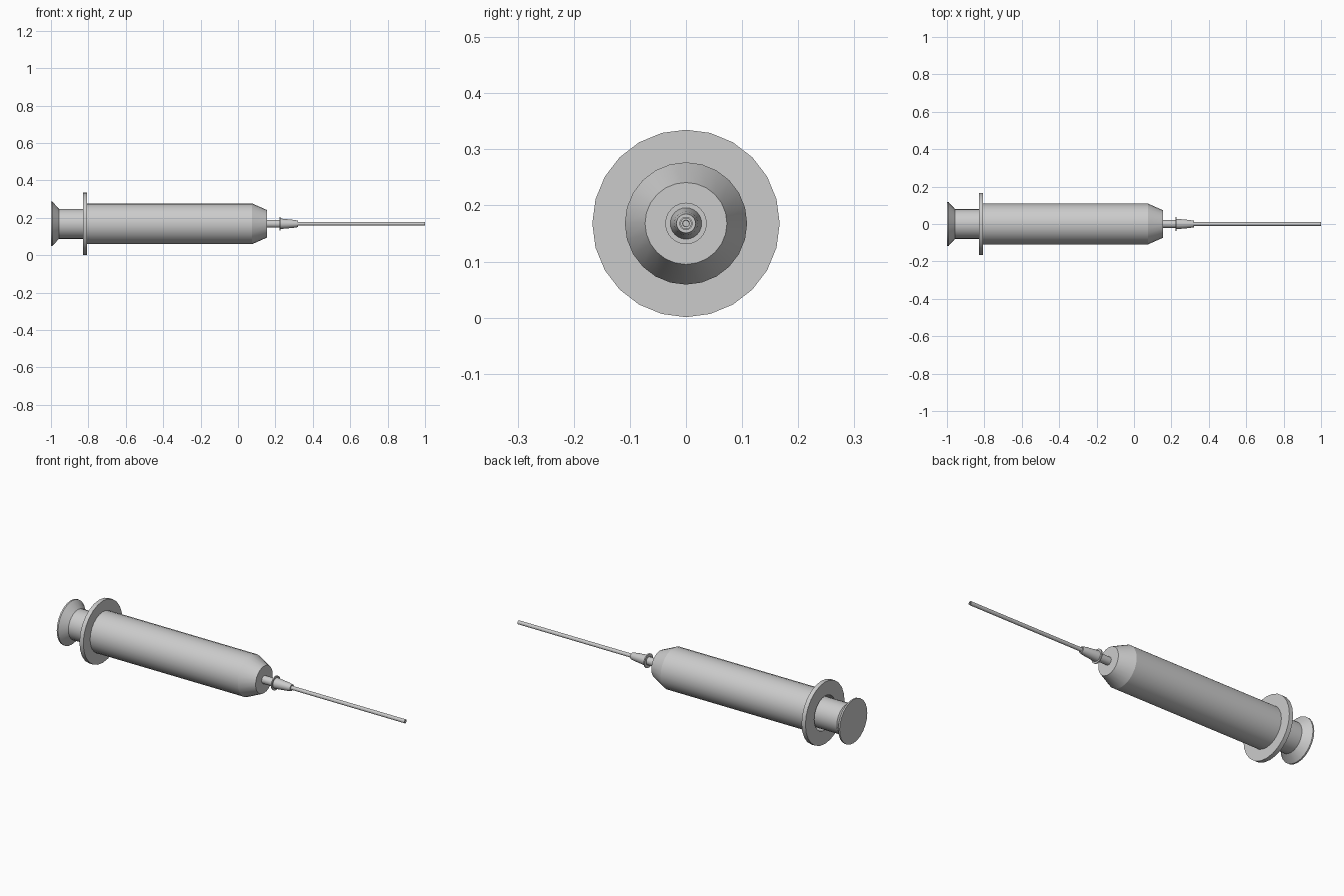
import bpy, bmesh, math

if "Cube" in bpy.data.objects:
    bpy.data.objects.remove(bpy.data.objects["Cube"])

CZ = 0.168  # height of the long axis


def lathe(name, profile, sides=24, loop=False):
    """Spin an (x, radius) profile around the long axis; loop=True closes a hollow wall."""
    bm = bmesh.new()
    rings = []
    for x, r in profile:
        if r == 0:
            rings.append([bm.verts.new((x, 0, CZ))] * sides)
        else:
            rings.append([bm.verts.new((x, r * math.sin(2 * math.pi * i / sides),
                                        CZ + r * math.cos(2 * math.pi * i / sides)))
                          for i in range(sides)])
    pairs = list(zip(rings, rings[1:]))
    if loop:
        pairs.append((rings[-1], rings[0]))
    for a, b in pairs:
        for i in range(sides):
            j = (i + 1) % sides
            vs = list(dict.fromkeys((a[i], a[j], b[j], b[i])))
            if len(vs) > 2:  # nothing to build between two points on the axis
                bm.faces.new(vs)
    bmesh.ops.recalc_face_normals(bm, faces=bm.faces)
    me = bpy.data.meshes.new(name)
    bm.to_mesh(me)
    bm.free()
    ob = bpy.data.objects.new(name, me)
    bpy.context.collection.objects.link(ob)
    bpy.ops.object.select_all(action='DESELECT')
    ob.select_set(True)
    bpy.context.view_layer.objects.active = ob
    bpy.ops.object.shade_smooth_by_angle(angle=math.radians(20))
    return ob


# barrel with finger flange, tapered shoulder, nozzle and hollow bore
lathe("barrel", [(-0.83, 0.092), (-0.83, 0.167), (-0.807, 0.167), (-0.807, 0.109),
                 (0.075, 0.109), (0.156, 0.073), (0.156, 0.021), (0.24, 0.021),
                 (0.24, 0), (0.13, 0), (0.13, 0.06), (0.07, 0.092)], loop=True)

# plunger: thumb rest, rod and piston head
lathe("plunger", [(-1.0, 0), (-1.0, 0.118), (-0.992, 0.118), (-0.957, 0.08),
                  (-0.76, 0.08), (-0.74, 0.09), (-0.70, 0.09), (-0.70, 0)])

# needle hub: thin collar and open tapered sleeve
lathe("needle_hub", [(0.222, 0.022), (0.222, 0.037), (0.228, 0.037), (0.228, 0.028),
                     (0.30, 0.021), (0.322, 0.017), (0.322, 0.011), (0.24, 0.018)], loop=True)

# hollow needle
lathe("needle", [(0.235, 0.005), (0.235, 0.010), (1.0, 0.010), (1.0, 0.006)],
      sides=12, loop=True)
